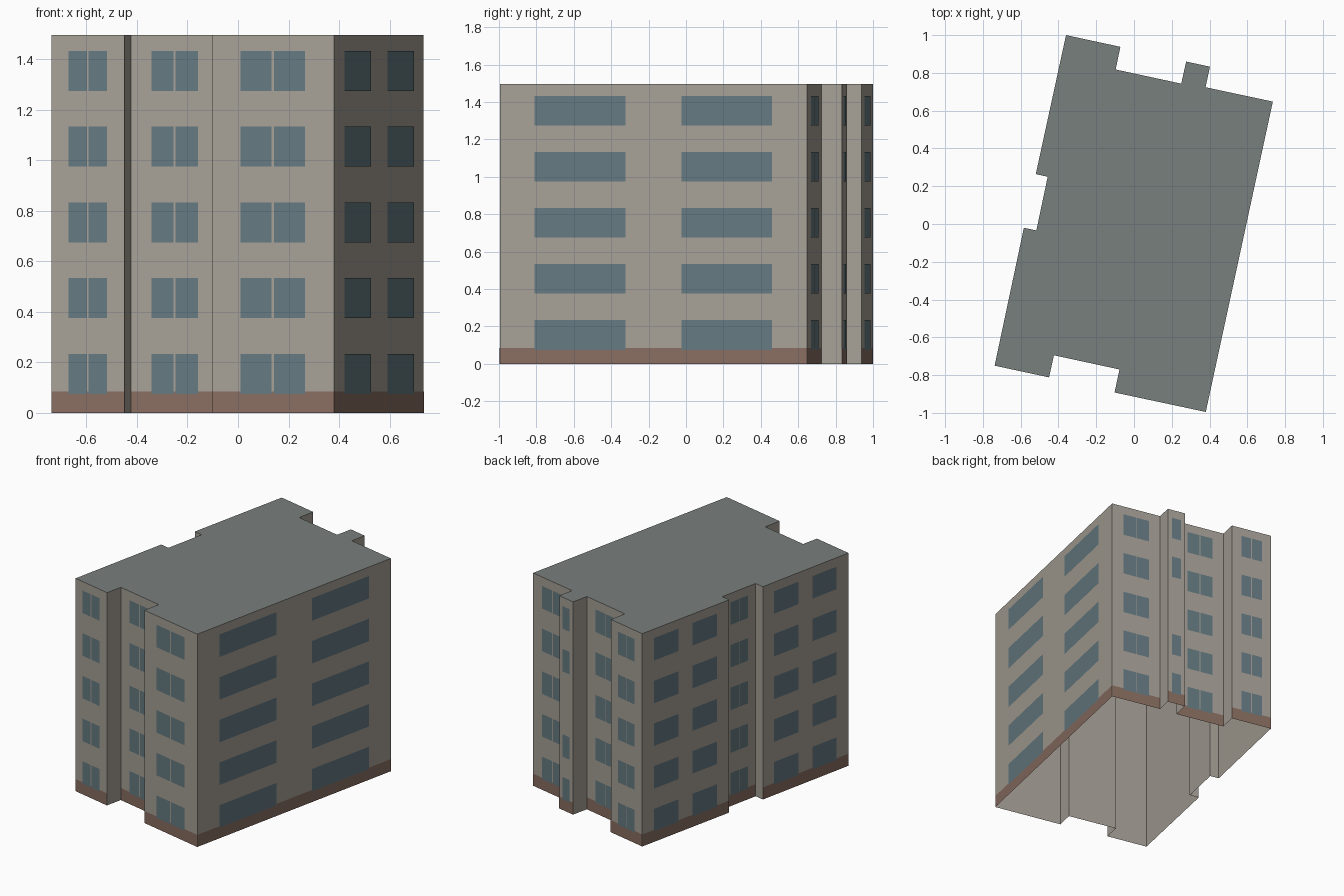
import bpy
import bmesh
from mathutils import Vector

if "Cube" in bpy.data.objects:
    bpy.data.objects.remove(bpy.data.objects["Cube"])

HEIGHT = 1.495
PLINTH_H = 0.085
FLOORS = [0.075 + 0.3 * i for i in range(5)]
WIN_H = 0.158

# Footprint, clockwise from the back left corner, with the window style of the wall
# that starts at each point: None = bare return wall
PAIR = [(0.235, 0.49), (0.51, 0.765)]
SIDE = [(0.14, 0.425), (0.585, 0.87)]
LONG = [(0.114, 0.408), (0.591, 0.887)]
WALLS = [
    ((-0.36, 1.0), PAIR), ((-0.072, 0.938), None), ((-0.097, 0.818), PAIR),
    ((0.25, 0.743), None), ((0.276, 0.86), PAIR), ((0.402, 0.833), None),
    ((0.379, 0.724), PAIR), ((0.735, 0.648), LONG), ((0.38, -0.995), PAIR),
    ((-0.103, -0.892), None), ((-0.077, -0.77), PAIR), ((-0.424, -0.695), None),
    ((-0.45, -0.812), PAIR), ((-0.738, -0.75), SIDE), ((-0.583, -0.02), None),
    ((-0.517, -0.034), PAIR), ((-0.457, 0.25), None), ((-0.52, 0.264), SIDE),
]


def material(name, rgb):
    m = bpy.data.materials.new(name)
    m.diffuse_color = (*rgb, 1)
    m.use_nodes = True
    m.node_tree.nodes["Principled BSDF"].inputs["Base Color"].default_value = m.diffuse_color
    return m


def make_object(name, bm, mat):
    me = bpy.data.meshes.new(name)
    bm.to_mesh(me)
    bm.free()
    me.materials.append(mat)
    ob = bpy.data.objects.new(name, me)
    bpy.context.collection.objects.link(ob)


def wall_quad(bm, a, b, u0, u1, z0, z1, offset=0.0):
    """Upright rectangle on the wall a-b, between fractions u0 and u1."""
    d = b - a
    n = Vector((-d.y, d.x)).normalized() * offset
    p, q = a + d * u0 + n, a + d * u1 + n
    corners = ((q, z0), (p, z0), (p, z1), (q, z1))
    bm.faces.new([bm.verts.new((c.x, c.y, z)) for c, z in corners])


walls, roof, plinth, windows = (bmesh.new() for _ in range(4))
points = [Vector(p) for p, _ in WALLS]

for i, (_, style) in enumerate(WALLS):
    a, b = points[i], points[(i + 1) % len(points)]
    wall_quad(walls, a, b, 0, 1, 0, HEIGHT)
    if style is None:
        continue
    # Brick band and windows only on the main walls
    wall_quad(plinth, a, b, 0, 1, 0, PLINTH_H, 0.001)
    for level, z in enumerate(FLOORS):
        # The narrow back bay has no window on the middle floor
        if i == 4 and level == 2:
            continue
        for u0, u1 in style:
            wall_quad(windows, a, b, u0, u1, z, z + WIN_H, 0.002)

# Flat roof
roof.faces.new([roof.verts.new((p.x, p.y, HEIGHT)) for p in reversed(points)])
bmesh.ops.remove_doubles(walls, verts=walls.verts, dist=0.0001)

make_object("walls", walls, material("render_wall", (0.38, 0.35, 0.305)))
make_object("roof", roof, material("roof_felt", (0.19, 0.215, 0.205)))
make_object("plinth", plinth, material("brick", (0.25, 0.155, 0.12)))
make_object("windows", windows, material("glass", (0.13, 0.195, 0.22)))
